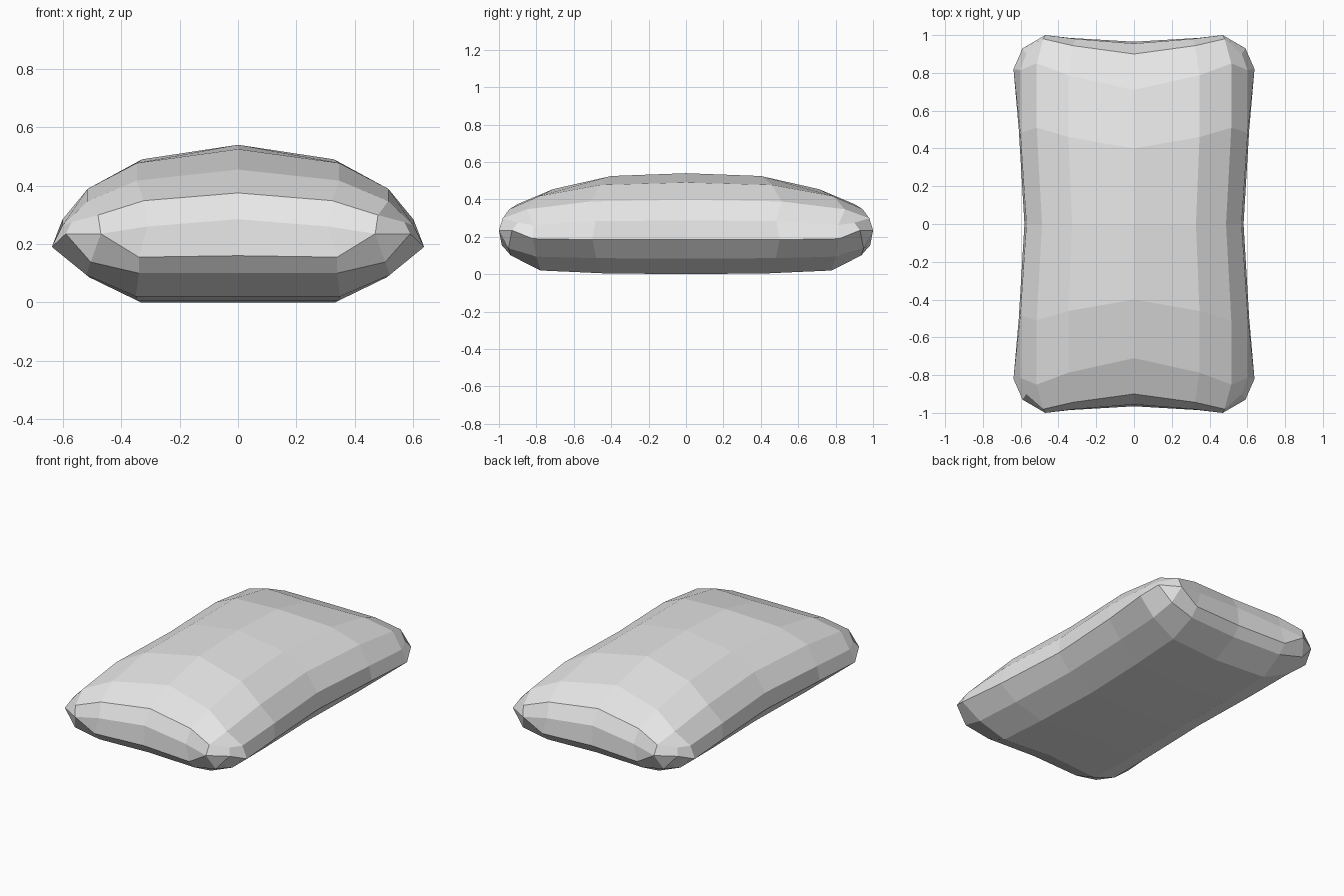
import bpy
import bmesh

default_cube = bpy.data.objects.get("Cube")
if default_cube:
    bpy.data.objects.remove(default_cube, do_unlink=True)

SEAM_Z = 0.185
COLUMNS = (0, 0.34, 0.505, 0.59)   # distance from the middle to the side
BOW = (0, 0.55, 1, 0.75)           # how far each column swells to the ends


def shell_row(y, z, flare, bow, fullness):
    """One row of points running from the middle of the pillow to its side."""
    return [(x * flare, y + bow * b, SEAM_Z + (z - SEAM_Z) * f)
            for x, b, f in zip(COLUMNS, BOW, fullness)]


def add_grid(mesh, lookup, rows, flip):
    """Join neighbouring rows with faces, collapsing repeated points."""
    def vertex(point):
        key = tuple(round(c, 4) for c in point)
        if key not in lookup:
            lookup[key] = mesh.verts.new(key)
        return lookup[key]

    for lower, upper in zip(rows, rows[1:]):
        for i in range(len(lower) - 1):
            loop = (lower[i], lower[i + 1], upper[i + 1], upper[i])
            corners = list(dict.fromkeys(vertex(p) for p in loop))
            if len(corners) > 2:
                mesh.faces.new(corners[::-1] if flip else corners)


# Seam that runs round the pillow: side points, corner and end points
corner = (0.59, 0.93, 0.235)
tip = (0.47, 1, 0.235)
side_seam = [(0.58, 0, SEAM_Z), (0.61, 0.5, SEAM_Z), (0.638, 0.82, 0.19), corner]
end_seam = [(0, 0.965, 0.16), (0.34, 0.985, 0.155), tip, corner]

# Upper shell, with a shoulder row above the end seam
top_fullness = (1, 0.86, 0.6, 0.29)
top = [shell_row(y, z, flare, bow, top_fullness) for y, z, flare, bow in (
    (0, 0.54, 0.965, 0),
    (0.4, 0.525, 1.02, 0.11),
    (0.71, 0.455, 1.02, 0.14),
    (0.9, 0.375, 0.95, 0.08))]
top[3][3] = (0.57, 0.9, 0.275)
top = [row + [edge] for row, edge in zip(top, side_seam)]
shoulder = [(0, 0.955, 0.285), (0.31, 0.98, 0.26), tip, corner, corner]
top += [shoulder, end_seam + [corner]]

# Flatter lower shell
base_fullness = (1, 1, 0.55)
base = [shell_row(y, z, flare, bow, base_fullness) for y, z, flare, bow in (
    (0, 0, 0.98, 0),
    (0.4, 0.005, 1.01, 0.08),
    (0.75, 0.02, 1.03, 0.05),
    (0.92, 0.1, 1, 0.03))]
base = [row + [edge] for row, edge in zip(base, side_seam)]
base.append(end_seam)

# Quarter of the pillow
quarter = bmesh.new()
points = {}
add_grid(quarter, points, top, flip=False)
add_grid(quarter, points, base, flip=True)
data = bpy.data.meshes.new("pillow")
quarter.to_mesh(data)
quarter.free()

# Whole pillow, mirrored across both axes
pillow = bpy.data.objects.new("pillow", data)
bpy.context.collection.objects.link(pillow)
mirror = pillow.modifiers.new("both_sides", "MIRROR")
mirror.use_axis = (True, True, False)
mirror.merge_threshold = 0.001

# Plain light grey cloth
cloth = bpy.data.materials.new("light grey cloth")
cloth.use_nodes = True
grey = (0.8, 0.8, 0.8, 1)
cloth.diffuse_color = grey
for node in cloth.node_tree.nodes:
    if node.type == "BSDF_PRINCIPLED":
        node.inputs["Base Color"].default_value = grey
data.materials.append(cloth)
